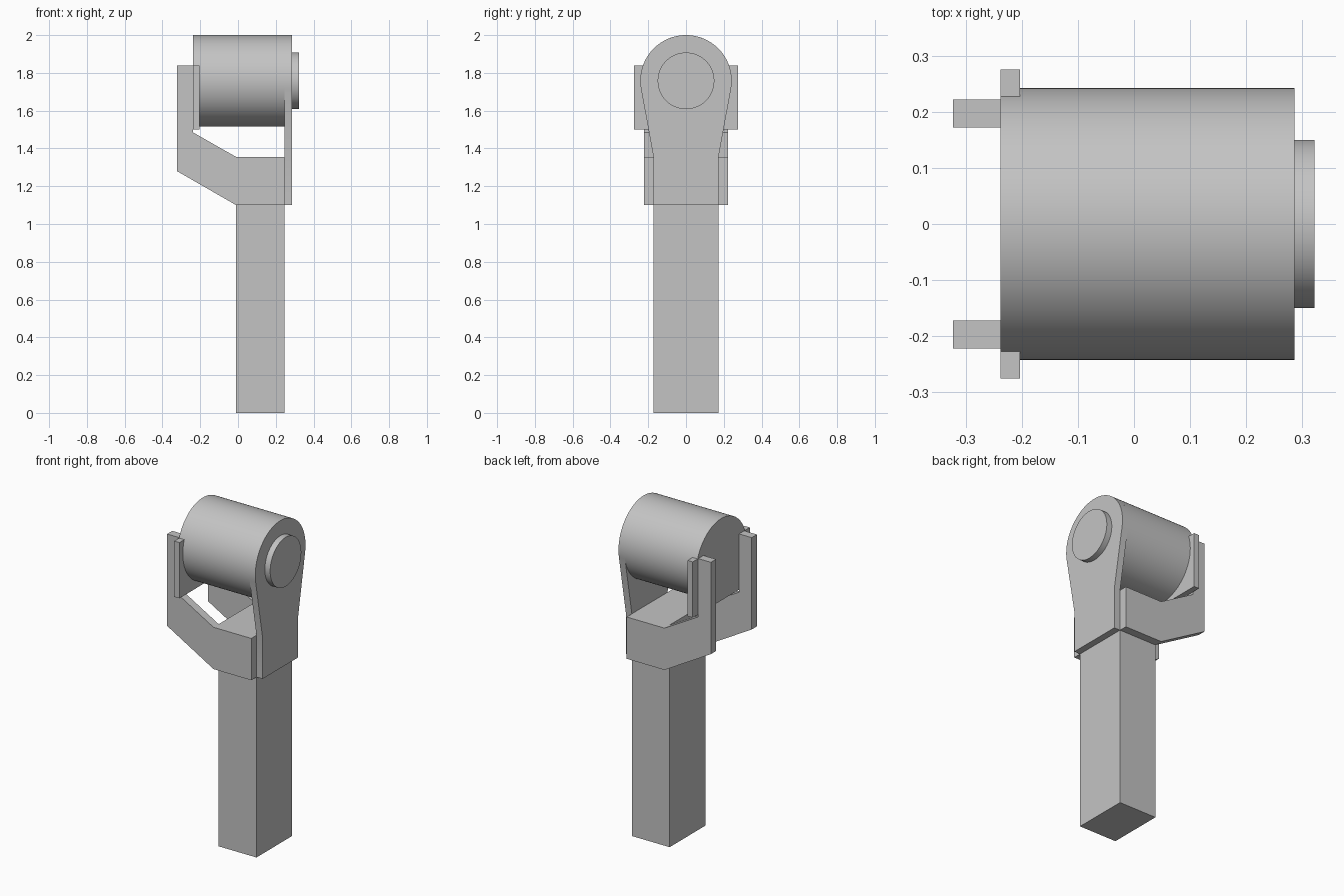
import bpy
import bmesh
import math

cube = bpy.data.objects.get("Cube")
if cube:
    bpy.data.objects.remove(cube, do_unlink=True)

GREY = (0.55, 0.55, 0.55, 1)
grey = bpy.data.materials.new("plain grey")
grey.use_nodes = True
grey.diffuse_color = GREY
grey.node_tree.nodes["Principled BSDF"].inputs["Base Color"].default_value = GREY


def prism(name, profile, axis, start, end, smooth=False):
    """Extrude a (horizontal, z) profile along the x or y axis."""
    bm = bmesh.new()
    place = (lambda u, z: (start, u, z)) if axis == "x" else (lambda u, z: (u, start, z))
    face = bm.faces.new([bm.verts.new(place(u, z)) for u, z in profile])
    moved = bmesh.ops.extrude_face_region(bm, geom=[face], use_keep_orig=True)["geom"]
    shift = (end - start, 0, 0) if axis == "x" else (0, end - start, 0)
    bmesh.ops.translate(bm, verts=[v for v in moved if isinstance(v, bmesh.types.BMVert)], vec=shift)
    bmesh.ops.recalc_face_normals(bm, faces=bm.faces)
    mesh = bpy.data.meshes.new(name)
    bm.to_mesh(mesh)
    bm.free()
    mesh.materials.append(grey)
    obj = bpy.data.objects.new(name, mesh)
    bpy.context.collection.objects.link(obj)
    if smooth:
        bpy.ops.object.select_all(action="DESELECT")
        obj.select_set(True)
        bpy.context.view_layer.objects.active = obj
        bpy.ops.object.shade_smooth_by_angle(angle=math.radians(30))
    return obj


def arc(radius, a0, a1, steps):
    return [(radius * math.cos(a0 + (a1 - a0) * i / steps),
             axle_z + radius * math.sin(a0 + (a1 - a0) * i / steps)) for i in range(steps + 1)]


def rect(u0, u1, z0, z1):
    return [(u0, z0), (u1, z0), (u1, z1), (u0, z1)]


axle_z, drum_r = 1.758, 0.242
half, base_z, seat_z = 0.172, 1.1, 1.355
post_l, post_r, drum_l, plate_r = -0.01, 0.245, -0.238, 0.286

# Square post with the block between the arms
prism("post", rect(-half, half, 0, seat_z), "x", post_l, post_r)

# Drum and its axle cap
prism("drum", arc(drum_r, 0, math.tau, 96)[:-1], "x", drum_l, post_r, True)
prism("axle_cap", arc(0.15, 0, math.tau, 64)[:-1], "x", post_r, 0.322, True)

# Teardrop side plate, its straight sides tangent to the round top
drop = axle_z - seat_z
tangent = math.acos(drum_r / math.hypot(half, drop)) - math.atan2(drop, half)
outline = [(-half, seat_z), (-half, base_z), (half, base_z), (half, seat_z)]
outline += arc(drum_r, tangent, math.pi - tangent, 56)
prism("side_plate", outline, "x", post_r, plate_r, True)

# Flat plate at the open end of the drum
prism("end_plate", rect(-0.275, 0.275, 1.5, 1.84), "x", drum_l, -0.203)

# Pair of bent fork arms
arm = [(post_r, base_z), (post_r, seat_z), (post_l, seat_z), (drum_l, 1.485),
       (drum_l, 1.84), (-0.323, 1.84), (-0.323, 1.28), (post_l, base_z)]
for name, side in (("front_arm", -1), ("back_arm", 1)):
    prism(name, arm, "y", side * half, side * 0.222)
